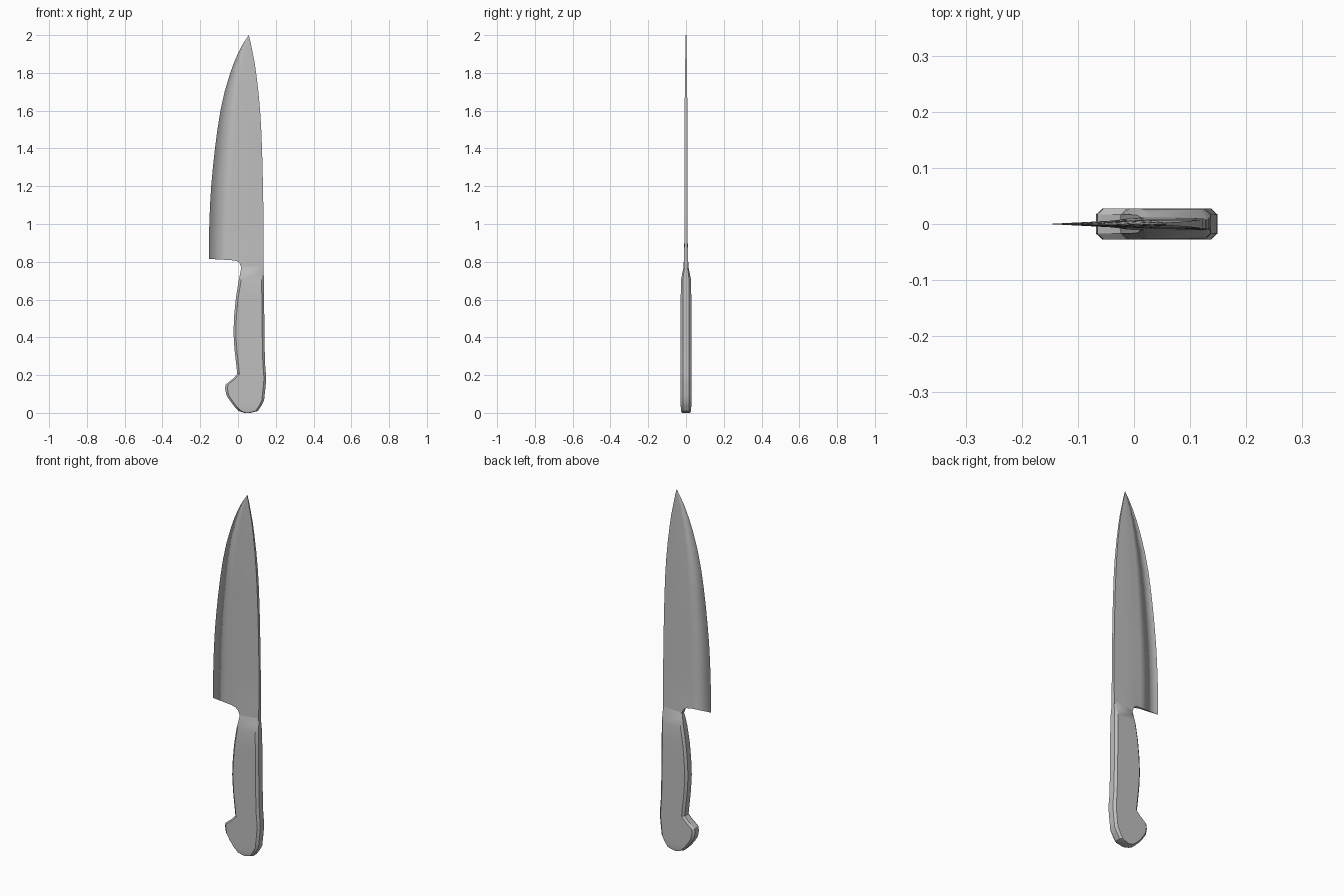
import bpy, bmesh

cube = bpy.data.objects.get("Cube")
if cube:
    bpy.data.objects.remove(cube, do_unlink=True)

steel = bpy.data.materials.new("plain grey")
steel.use_nodes = True
GREY = (0.52, 0.52, 0.52, 1)
steel.diffuse_color = GREY
steel.node_tree.nodes["Principled BSDF"].inputs["Base Color"].default_value = GREY


def loft(name, rings):
    """Skin closed rings of equal length, cap both ends, smooth the gentle edges."""
    bm = bmesh.new()
    loops = [[bm.verts.new(p) for p in ring] for ring in rings]
    n = len(loops[0])
    for low, high in zip(loops, loops[1:]):
        for i in range(n):
            j = (i + 1) % n
            bm.faces.new((low[i], low[j], high[j], high[i]))
    # caps are quad strips between the two sides of the ring
    for ring in (loops[0], loops[-1]):
        for i in range(n // 2 - 1):
            a, b = n - 1 - i, n - 2 - i
            bm.faces.new((ring[i], ring[i + 1], ring[b], ring[a]))
    bmesh.ops.remove_doubles(bm, verts=bm.verts, dist=0.0003)
    bmesh.ops.recalc_face_normals(bm, faces=bm.faces)
    for f in bm.faces:
        f.smooth = True
    # corners stay crisp, the knife-thin cutting edge is shaded round
    for e in bm.edges:
        e.smooth = not 0.55 < e.calc_face_angle(0) < 2.7
    mesh = bpy.data.meshes.new(name)
    bm.to_mesh(mesh)
    bm.free()
    mesh.materials.append(steel)
    obj = bpy.data.objects.new(name, mesh)
    bpy.context.collection.objects.link(obj)
    return obj


def lerp(a, b, t):
    return a + (b - a) * t


# Handle: height, belly x, back x, half thickness
handle_rows = [
    (0.0, 0.035, 0.065, 0.022), (0.01, 0.005, 0.105, 0.026),
    (0.035, -0.02, 0.122, 0.028), (0.065, -0.043, 0.138, 0.028),
    (0.095, -0.062, 0.141, 0.028), (0.13, -0.068, 0.145, 0.028),
    (0.15, -0.065, 0.147, 0.028), (0.18, -0.028, 0.149, 0.028),
    (0.205, -0.004, 0.148, 0.028), (0.25, -0.009, 0.144, 0.028),
    (0.34, -0.019, 0.141, 0.028), (0.43, -0.024, 0.14, 0.028),
    (0.52, -0.02, 0.139, 0.028), (0.61, -0.011, 0.138, 0.028),
    (0.7, 0.004, 0.137, 0.027), (0.74, 0.012, 0.136, 0.02),
    (0.78, 0.02, 0.135, 0.011),
]
rings = []
for z, left, right, h in handle_rows:
    c = min(0.012, (right - left) * 0.3)
    half = [(left, 0.6 * h), (left + c, h), (right - c, h), (right, 0.6 * h)]
    rings.append([(x, -y, z) for x, y in half] + [(x, y, z) for x, y in reversed(half)])
loft("handle", rings)

# Blade: height, cutting edge x, spine x
blade_rows = [
    (0.84, -0.154, 0.135), (0.88, -0.154, 0.135), (0.94, -0.153, 0.135),
    (1.0, -0.152, 0.135), (1.1, -0.148, 0.134), (1.2, -0.142, 0.132),
    (1.3, -0.133, 0.13), (1.4, -0.122, 0.127), (1.5, -0.109, 0.123),
    (1.6, -0.093, 0.117), (1.7, -0.071, 0.108), (1.8, -0.041, 0.096),
    (1.86, -0.019, 0.087), (1.92, 0.008, 0.075), (1.96, 0.03, 0.067),
    (2.0, 0.0568, 0.0572),
]
# Columns across the blade: fraction from edge to spine, heel height, bolster half thickness
columns = [
    (0, 0.815, 0.0), (0.4, 0.809, 0.006), (0.5, 0.805, 0.01),
    (0.56, 0.793, 0.011), (0.6, 0.768, 0.0125), (0.78, 0.766, 0.0125), (1, 0.766, 0.011),
]


def blade_ring(half):
    return [(x, -y, z) for x, y, z in half] + [(x, y, z) for x, y, z in reversed(half)]


rings = [blade_ring([(lerp(-0.154, 0.135, u), t, z) for u, z, t in columns])]
for z, edge, spine in blade_rows:
    fade = max(0, min(1, (z - 0.8) / 0.13))
    slim = min(1, 0.3 + (2 - z) * 1.6)
    half = []
    for u, heel, bolster in columns:
        thin = 0.008 * slim * min(1, u / 0.6)
        half.append((lerp(edge, spine, u), lerp(bolster, thin, fade), z))
    rings.append(blade_ring(half))
loft("blade", rings)
